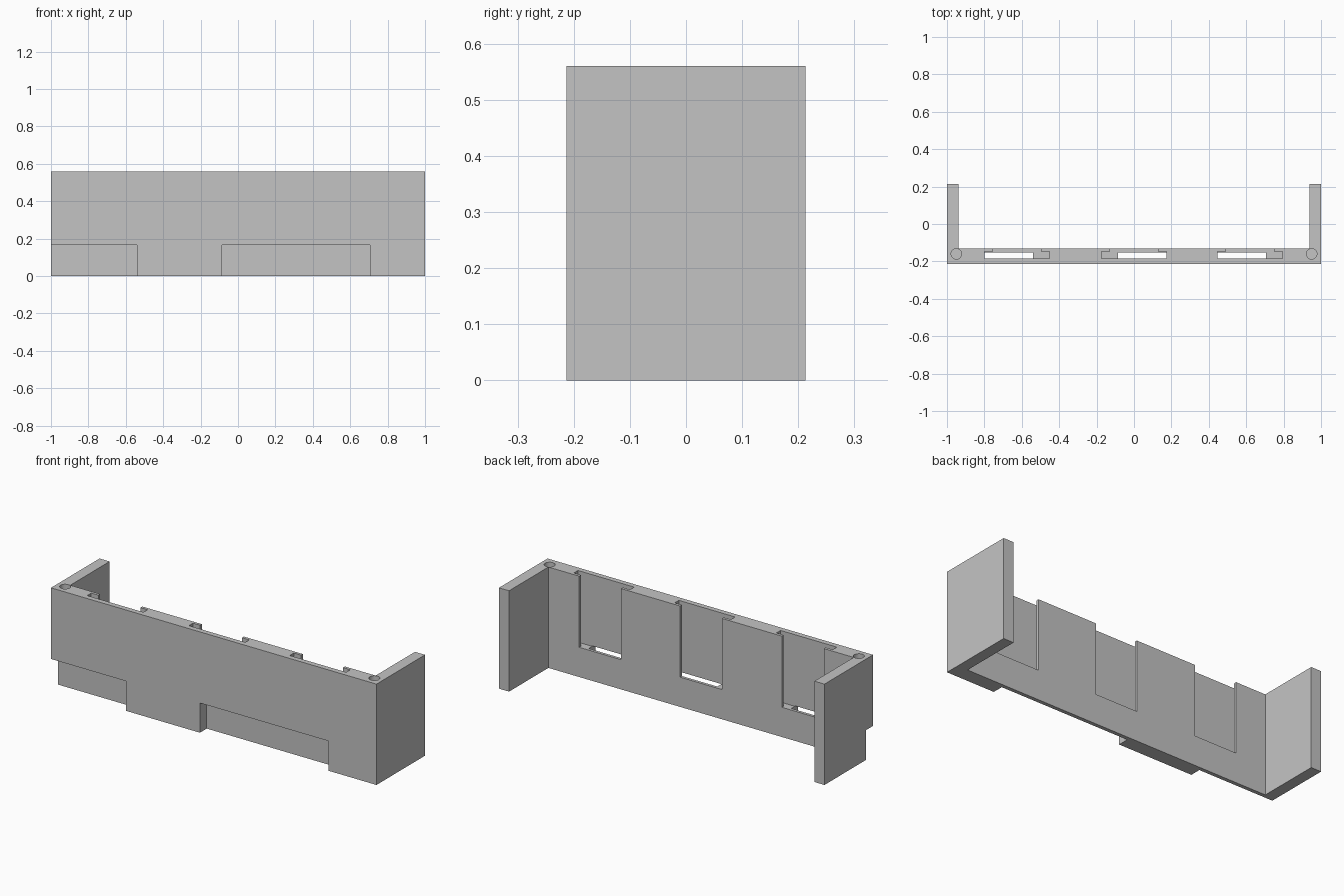
import bpy
import bmesh

if "Cube" in bpy.data.objects:
    bpy.data.objects.remove(bpy.data.objects["Cube"])

HEIGHT, DEPTH = 0.56, 0.213      # overall height, half depth
WALL_BACK, ARM_INNER = -0.132, 0.938
LEDGE = 0.165                    # top of the front recesses, sill of the windows

grey = bpy.data.materials.new("plain grey")
grey.use_nodes = True
grey.diffuse_color = (0.55, 0.55, 0.55, 1)
grey.node_tree.nodes["Principled BSDF"].inputs["Base Color"].default_value = (0.55, 0.55, 0.55, 1)


def prism(name, outline, z0, z1):
    """Extrude a flat outline from z0 up to z1."""
    bm = bmesh.new()
    face = bm.faces.new([bm.verts.new((x, y, z0)) for x, y in outline])
    top = bmesh.ops.extrude_face_region(bm, geom=[face])["geom"]
    verts = [g for g in top if isinstance(g, bmesh.types.BMVert)]
    bmesh.ops.translate(bm, verts=verts, vec=(0, 0, z1 - z0))
    bmesh.ops.recalc_face_normals(bm, faces=bm.faces)
    mesh = bpy.data.meshes.new(name)
    bm.to_mesh(mesh)
    bm.free()
    mesh.materials.append(grey)
    obj = bpy.data.objects.new(name, mesh)
    bpy.context.collection.objects.link(obj)
    return obj


def cut(body, cutter):
    """Subtract the cutter from the body and discard it."""
    cutter.hide_render = True
    mod = body.modifiers.new("cut", 'BOOLEAN')
    mod.operation, mod.solver, mod.object = 'DIFFERENCE', 'EXACT', cutter
    bpy.context.view_layer.objects.active = body
    bpy.ops.object.modifier_apply(modifier=mod.name)
    bpy.data.objects.remove(cutter)


def box(name, x0, x1, y0, y1, z0, z1):
    return prism(name, [(x0, y0), (x1, y0), (x1, y1), (x0, y1)], z0, z1)


# U-shaped body: front wall with two side arms
half = [(1, -DEPTH), (1, DEPTH), (ARM_INNER, DEPTH), (ARM_INNER, WALL_BACK)]
outline = half + [(-x, y) for x, y in reversed(half)]
bracket = prism("bracket_body", outline, 0, HEIGHT)

# Recesses along the bottom of the front
for x0, x1 in ((-1.1, -0.54), (-0.085, 0.705)):
    cut(bracket, box("front_recess", x0, x1, -0.3, -0.153, -0.1, LEDGE))

# Three slide-in slots, each with a narrower window through the back
for centre in (-0.625, 0, 0.62):
    cut(bracket, box("slot", centre - 0.173, centre + 0.173, -0.184, -0.148, LEDGE - 0.003, 0.7))
    cut(bracket, box("window", centre - 0.129, centre + 0.129, -0.16, -0.1, LEDGE, 0.7))

# Round sockets in the top corners
for side in (-1, 1):
    bpy.ops.mesh.primitive_cylinder_add(vertices=32, radius=0.028, depth=0.2,
                                        location=(side * 0.95, -0.16, HEIGHT))
    socket = bpy.context.object
    socket.name = "corner_socket"
    socket.data.materials.append(grey)
    cut(bracket, socket)
